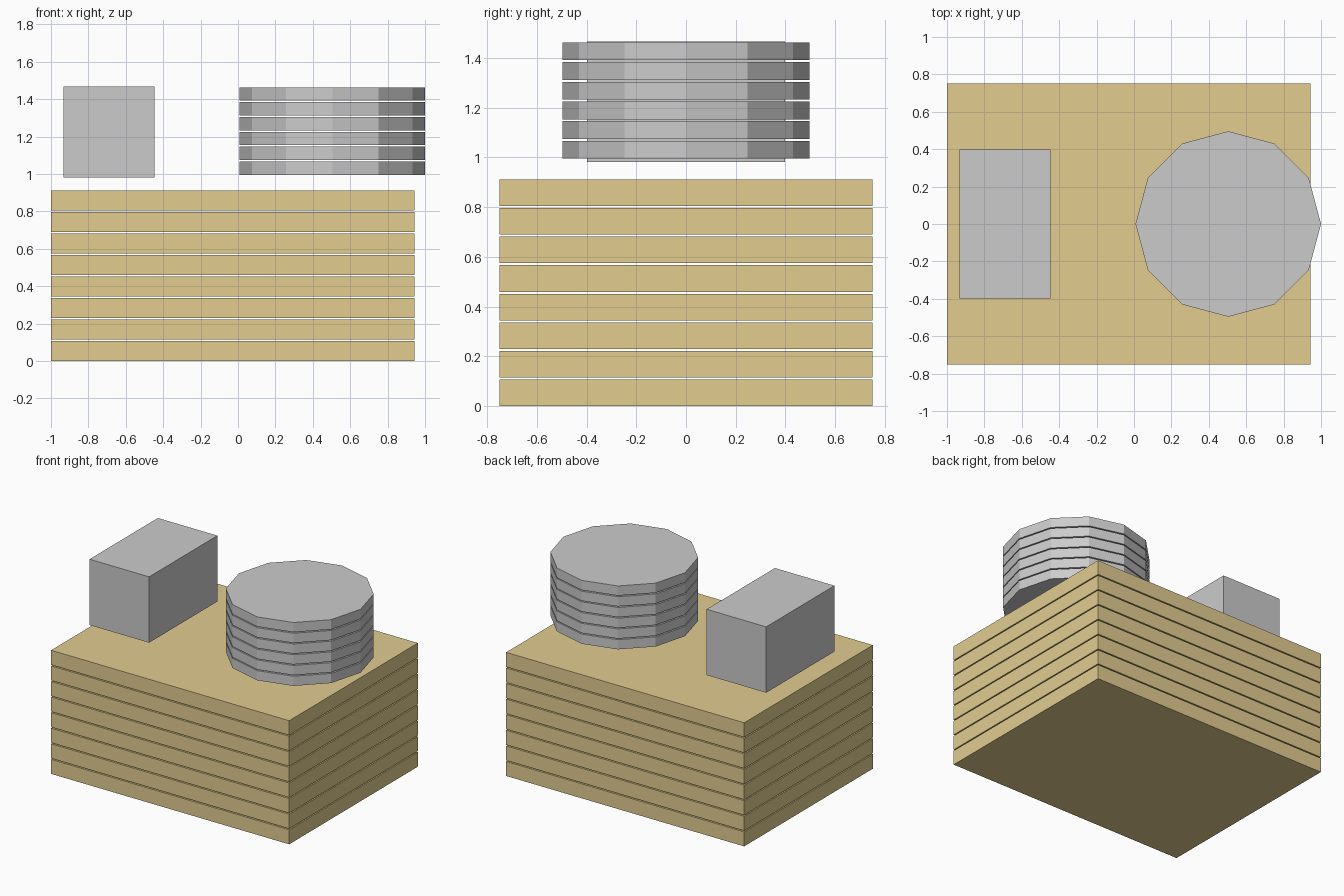
import bpy

if "Cube" in bpy.data.objects:
    bpy.data.objects.remove(bpy.data.objects["Cube"])

# Tan colour for the stacked base
tan = bpy.data.materials.new("tan")
tan.diffuse_color = (0.76, 0.61, 0.28, 1.0)
tan.use_nodes = True
tan.node_tree.nodes["Principled BSDF"].inputs["Base Color"].default_value = tan.diffuse_color


def box(name, x0, x1, half_y, z0, z1, material=None):
    bpy.ops.mesh.primitive_cube_add(size=1, location=((x0 + x1) / 2, 0, (z0 + z1) / 2))
    ob = bpy.context.object
    ob.name = name
    ob.scale = (x1 - x0, 2 * half_y, z1 - z0)
    bpy.ops.object.transform_apply(location=False, rotation=False, scale=True)
    if material:
        ob.data.materials.append(material)
    return ob


# Rectangular floors, separated by thin open gaps
for i in range(8):
    z = i * 0.115
    box(f"base_floor_{i + 1}", -1.0, 0.943, 0.75, z, z + 0.107, tan)

# Twelve-sided tower floors, overhanging the base on the right
for i in range(6):
    z = 0.995 + i * 0.0793
    bpy.ops.mesh.primitive_cylinder_add(vertices=12, radius=0.496, depth=0.0715,
                                        location=(0.504, 0, z + 0.0715 / 2))
    bpy.context.object.name = f"round_floor_{i + 1}"

# Plain block floating above the left end
box("roof_block", -0.933, -0.447, 0.398, 0.981, 1.467)
